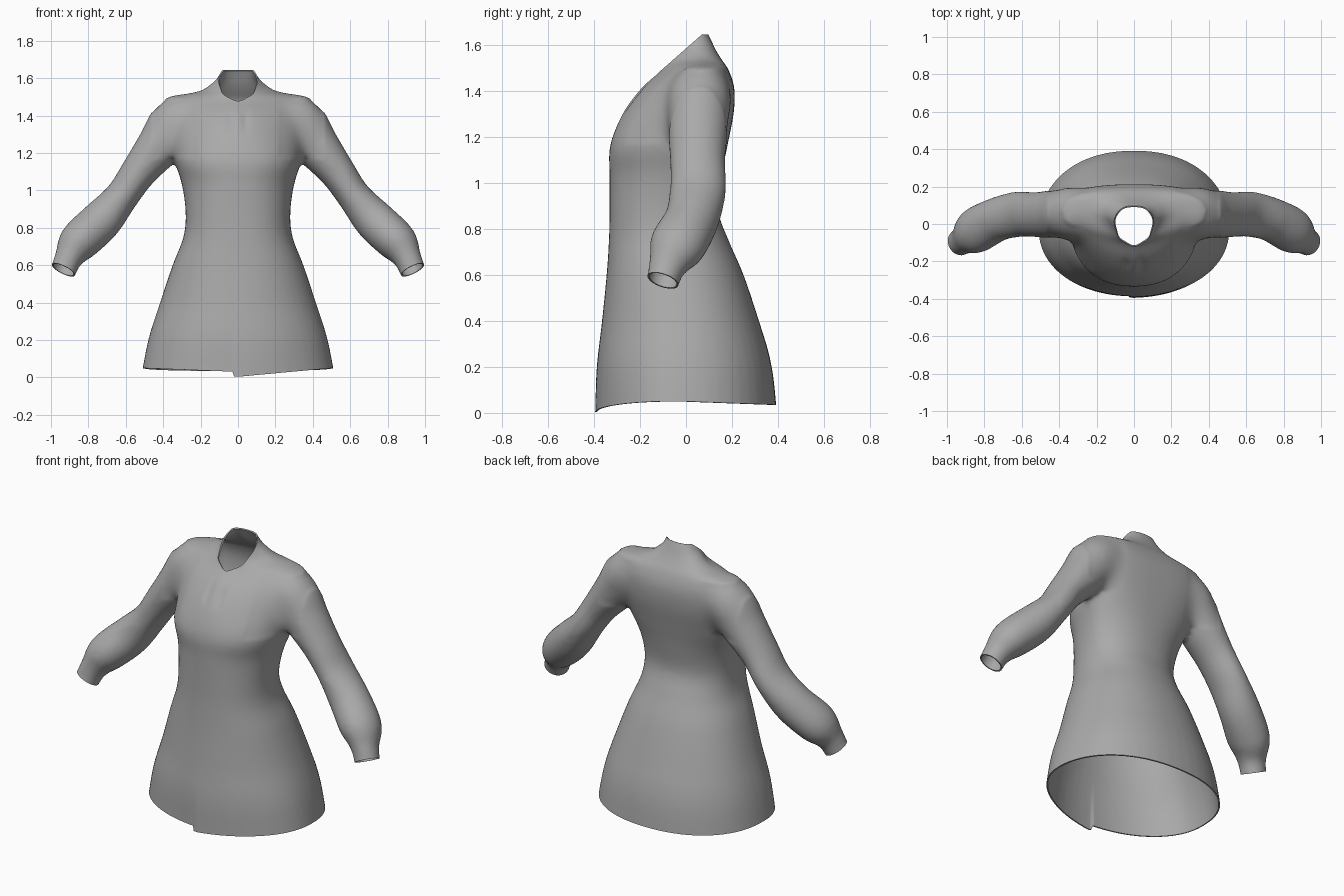
import bpy, bmesh, math
from mathutils import Vector

cube = bpy.data.objects.get("Cube")
if cube:
    bpy.data.objects.remove(cube, do_unlink=True)

SIDES = 48


def spline(rows, steps=5):
    """Smooth rows of numbers with a Catmull-Rom curve."""
    rows = [Vector(r) for r in rows]
    out = []
    for i in range(len(rows) - 1):
        a, b = rows[max(i - 1, 0)], rows[i]
        c, d = rows[i + 1], rows[min(i + 2, len(rows) - 1)]
        for k in range(steps):
            t = k / steps
            out.append(b + (c - a) * t / 2 + (a * 2 - b * 5 + c * 4 - d) * t * t / 2
                       + (b * 3 - a - c * 3 + d) * t ** 3 / 2)
    return out + [rows[-1]]


def loft(bm, rings):
    """Skin a list of rings into a closed tube."""
    rings = [[bm.verts.new(p) for p in ring] for ring in rings]
    for lo, hi in zip(rings, rings[1:]):
        for i in range(SIDES):
            j = (i + 1) % SIDES
            bm.faces.new((lo[i], lo[j], hi[j], hi[i]))
    bm.faces.new(rings[0][::-1])
    bm.faces.new(rings[-1])


def power(v, e):
    return math.copysign(abs(v) ** (2 / e), v)


def torso_ring(row):
    z, half, front, back, mid, bulge = row
    flat_back = 2.2 + 0.5 * min(1, max(0, (z - 1) / 0.3))
    ring = []
    for i in range(SIDES):
        a = math.tau * i / SIDES
        c, s = math.cos(a), math.sin(a)
        e, depth = (bulge, mid - front) if s < 0 else (flat_back, back - mid)
        ring.append((half * power(c, e), mid + depth * power(s, e), z))
    return ring


def sleeve_rings(rows, side):
    pts = [Vector(r[:3]) for r in rows]
    rings = []
    for i, p in enumerate(pts):
        t = (pts[min(i + 1, len(pts) - 1)] - pts[max(i - 1, 0)]).normalized()
        u = t.cross(Vector((0, 1, 0))).normalized()
        v = u.cross(t)
        ring = []
        for k in range(SIDES):
            a = math.tau * k / SIDES
            q = p + u * rows[i][3] * math.cos(a) + v * rows[i][4] * math.sin(a)
            ring.append((q.x * side, q.y, q.z))
        rings.append(ring)
    return rings


# Torso: height, half width, front, back, widest depth, front fullness
torso = spline([
    (-0.08, 0.53, -0.39, 0.40, -0.03, 2.1),
    (0.05, 0.51, -0.387, 0.392, -0.03, 2.1),
    (0.22, 0.475, -0.385, 0.37, -0.03, 2.1),
    (0.40, 0.417, -0.365, 0.317, -0.03, 2.1),
    (0.60, 0.35, -0.345, 0.25, -0.05, 2.2),
    (0.75, 0.292, -0.335, 0.185, -0.07, 2.3),
    (0.88, 0.28, -0.332, 0.14, -0.07, 2.3),
    (1.03, 0.30, -0.332, 0.155, -0.04, 2.2),
    (1.16, 0.34, -0.33, 0.18, 0.0, 2.3),
    (1.30, 0.37, -0.275, 0.207, 0.05, 1.9),
    (1.41, 0.39, -0.195, 0.21, 0.07, 1.65),
    (1.49, 0.39, -0.108, 0.185, 0.07, 1.4),
    (1.53, 0.21, -0.105, 0.158, 0.06, 1.25),
    (1.575, 0.138, -0.105, 0.13, 0.045, 1.2),
    (1.62, 0.1, -0.105, 0.109, 0.03, 1.4),
    (1.72, 0.08, -0.105, 0.06, 0.0, 1.7)])

# Sleeve: centre, radius across, radius front to back
sleeve = spline([
    (0.22, 0.065, 1.40, 0.10, 0.12),
    (0.32, 0.06, 1.37, 0.14, 0.142),
    (0.42, 0.053, 1.238, 0.122, 0.132),
    (0.53, 0.05, 1.10, 0.097, 0.12),
    (0.62, 0.052, 0.97, 0.09, 0.122),
    (0.73, 0.025, 0.84, 0.11, 0.118),
    (0.85, -0.038, 0.725, 0.108, 0.122),
    (0.905, -0.08, 0.64, 0.076, 0.083),
    (0.933, -0.1, 0.575, 0.07, 0.072),
    (0.96, -0.12, 0.515, 0.07, 0.072)])

bm = bmesh.new()
loft(bm, [torso_ring(r) for r in torso])
for side in (1, -1):
    loft(bm, sleeve_rings(sleeve, side))
bmesh.ops.recalc_face_normals(bm, faces=bm.faces)
mesh = bpy.data.meshes.new("tunic")
bm.to_mesh(mesh)
bm.free()
tunic = bpy.data.objects.new("tunic", mesh)
bpy.context.scene.collection.objects.link(tunic)
bpy.context.view_layer.objects.active = tunic
tunic.select_set(True)

# Fuse sleeves and torso into one skin
remesh = tunic.modifiers.new("fuse", "REMESH")
remesh.mode = "VOXEL"
remesh.voxel_size = 0.014
soften = tunic.modifiers.new("soften", "SMOOTH")
soften.factor = 0.5
soften.iterations = 10
for name in ("fuse", "soften"):
    bpy.ops.object.modifier_apply(modifier=name)

bm = bmesh.new()
bm.from_mesh(tunic.data)

# Blend the armholes into the chest and back
armholes = [v for v in bm.verts if 0.22 < abs(v.co.x) < 0.46 and 1.17 < v.co.z < 1.49]
for step in range(45):
    bmesh.ops.smooth_vert(bm, verts=armholes, factor=0.5,
                          use_axis_x=True, use_axis_y=True, use_axis_z=True)


def cut(point, normal, inside, clear=True):
    """Slice the part of the skin chosen by a rule."""
    faces = [f for f in bm.faces if all(inside(v.co) for v in f.verts)]
    geom = set(faces)
    for f in faces:
        geom.update(f.verts)
        geom.update(f.edges)
    bmesh.ops.bisect_plane(bm, geom=list(geom), plane_co=point, plane_no=normal,
                           clear_outer=clear)


# Openings at hem, neck and cuffs
cut((0, 0, 0.05), (0, 0, -1), lambda p: p.z < 0.3)
cut((0, -0.1, 1.495), (0, -0.66, 0.75), lambda p: p.z > 1.44 and abs(p.x) < 0.2)
cut((0, 0, 1.643), (0, 0, 1), lambda p: p.z > 1.55)
for side in (1, -1):
    cut((0.933 * side, -0.1, 0.575), (0.42 * side, -0.3, -0.86),
        lambda p: p.x * side > 0.8 and p.z < 0.72)

# Overlapping front edge, dipping hem and chest folds
cut((-0.03, 0, 0), (1, 0, 0), lambda p: p.z < 0.3 and p.y < 0, False)
for v in bm.verts:
    x, y, z = v.co
    if z < 0.3 and abs(x) < 0.6:
        w = (0.3 - z) / 0.25
        if y < 0:
            over = x > -0.029
            dip = (0.046 if over else 0.02) * max(0, 1 - abs(x) / 0.5)
            if over:
                v.co.y -= 0.008 * w * max(0, 1 - abs(x) / 0.3)
        else:
            dip = 0.015 * y / 0.39
        v.co.z -= dip * w
    elif y < -0.05 and 1.2 < z < 1.47:
        fold = math.exp(-((abs(x) - 0.04) / 0.02) ** 2 - ((z - 1.37) / 0.05) ** 2)
        v.co.y += 0.01 * fold
bm.to_mesh(tunic.data)
bm.free()

# Cloth thickness
cloth = tunic.modifiers.new("cloth_thickness", "SOLIDIFY")
cloth.thickness = 0.008
cloth.offset = -1

grey = bpy.data.materials.new("cloth_grey")
grey.use_nodes = True
colour = (0.4, 0.4, 0.4, 1)
grey.diffuse_color = colour
grey.node_tree.nodes["Principled BSDF"].inputs["Base Color"].default_value = colour
tunic.data.materials.clear()
tunic.data.materials.append(grey)
bpy.ops.object.modifier_apply(modifier="cloth_thickness")
bpy.ops.object.shade_smooth_by_angle(angle=math.radians(50))
